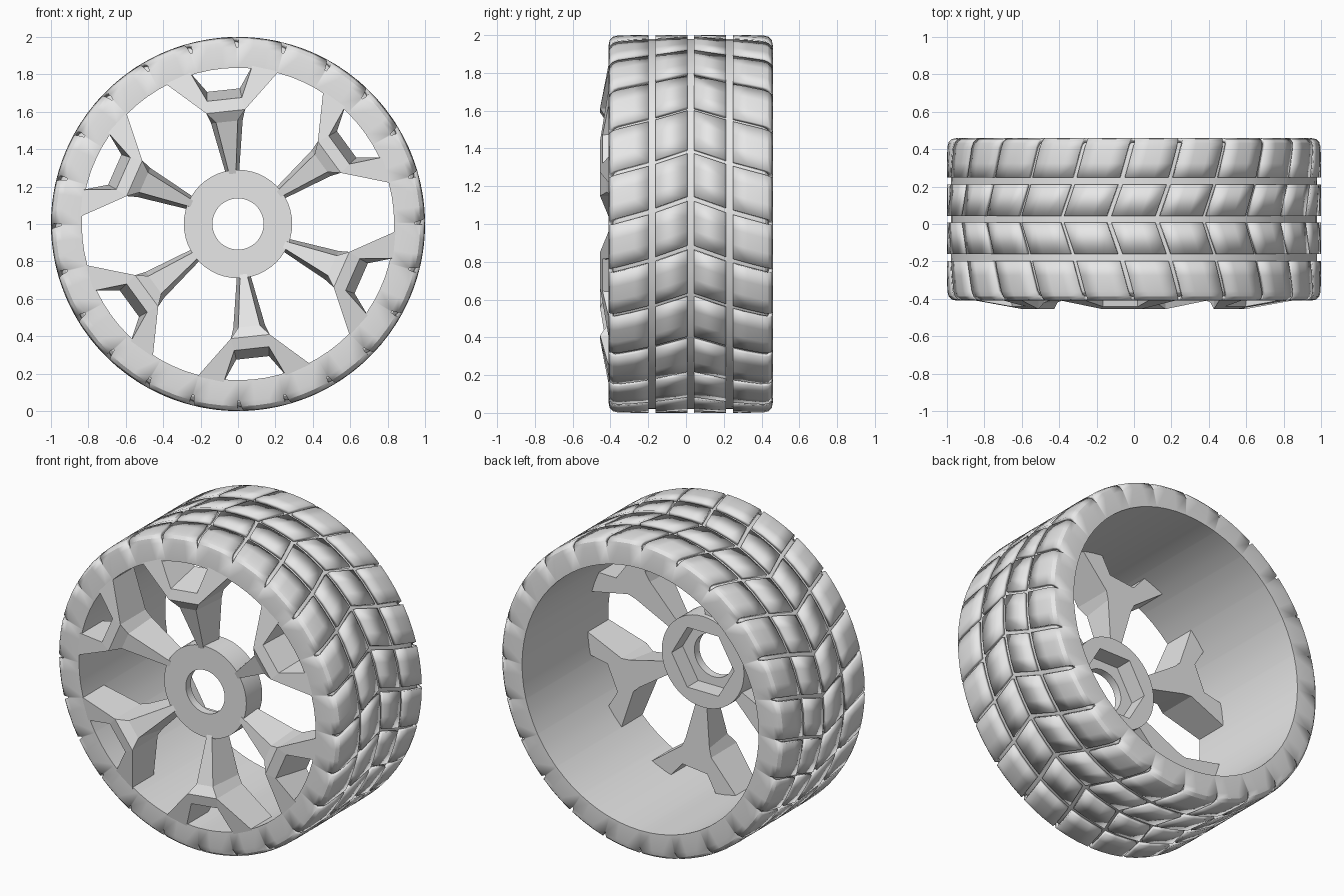
import bpy, bmesh, math
from math import sin, cos, radians, pi

if "Cube" in bpy.data.objects:
    bpy.data.objects.remove(bpy.data.objects["Cube"])

grey = bpy.data.materials.new("light_grey")
grey.use_nodes = True
COLOUR = (0.8, 0.8, 0.8, 1)
grey.diffuse_color = COLOUR
grey.node_tree.nodes["Principled BSDF"].inputs["Base Color"].default_value = COLOUR


def polar(r, angle, y):
    """Point on the wheel: angle runs from the top towards +x."""
    return (r * sin(angle), y, 1 + r * cos(angle))


def finish(name, bm, smooth=True):
    mesh = bpy.data.meshes.new(name)
    bm.to_mesh(mesh)
    bm.free()
    obj = bpy.data.objects.new(name, mesh)
    bpy.context.collection.objects.link(obj)
    mesh.materials.append(grey)
    if smooth:
        bpy.ops.object.select_all(action='DESELECT')
        obj.select_set(True)
        bpy.context.view_layer.objects.active = obj
        bpy.ops.object.shade_smooth_by_angle(angle=radians(30))
    return obj


def ring_loft(name, rings, skip=lambda i, j: False):
    """Join rings of points, first to last and back to the first."""
    bm = bmesh.new()
    rows = [[bm.verts.new(p) for p in ring] for ring in rings]
    for i, row in enumerate(rows):
        nxt = rows[(i + 1) % len(rows)]
        for j in range(len(row)):
            k = (j + 1) % len(row)
            if not skip(i, j):
                bm.faces.new((row[j], row[k], nxt[k], nxt[j]))
    return finish(name, bm)


# Tyre: sheared grid with the groove cells left open
YC, HALF, COUNT, CELLS = 0.025, 0.435, 24, 4
PITCH = 2 * pi / COUNT
# distance from the middle, radius, half width of the cross groove
half_rows = [(0.018, 1, 0.013), (0.186, 1, 0.013), (0.223, 1, 0.013),
             (0.3, 1, 0.013), (0.385, 0.998, 0.013), (0.412, 0.991, 0.013),
             (0.429, 0.974, 0.011), (0.435, 0.945, 0.004), (0.435, 0.835, 0.004)]
rows = [(-d, r, w) for d, r, w in reversed(half_rows)] + half_rows
N = len(half_rows)


def tyre_ring(d, r, w, inset=0.0):
    shear = 0.14 * (abs(d) / HALF) ** 0.8 + radians(6.7)
    y = YC + d * (1 - inset / HALF)
    ring = []
    for n in range(COUNT):
        for c in range(CELLS):
            step = -w if c == 0 else w + (c - 1) * (PITCH - 2 * w) / (CELLS - 1)
            ring.append(polar(r - inset, n * PITCH + shear + step, y))
    return ring


def is_groove(i, j):
    if i == len(rows) - 1:          # barrel
        return False
    if i == N - 1:                  # middle band
        return True
    k = i - N if i >= N else N - 2 - i
    return k == 1 or (j % CELLS == 0 and k < N - 2)


tread = ring_loft("tyre_tread", [tyre_ring(*row) for row in rows], is_groove)
solid = tread.modifiers.new("depth", 'SOLIDIFY')
solid.thickness = 0.023
solid.offset = -1

# Groove floor under the tread blocks
core_rows = [row for row in rows if row[1] > 0.9]
inner = [(-0.4, 0.88, 0.013)], [(0.4, 0.88, 0.013)]
ring_loft("tyre_core", [tyre_ring(*row, inset=0.021)
                        for row in inner[0] + core_rows + inner[1]])

# Hub with a round bore in front and a hexagonal socket behind
SEG = 48


def round_ring(r, y):
    return [polar(r, 2 * pi * j / SEG, y) for j in range(SEG)]


def hex_ring(r, y):
    ring = []
    for j in range(SEG):
        deg = 360 * j / SEG
        edge = r * cos(pi / 6) / cos(radians((deg + 30) % 60 - 30))
        ring.append(polar(edge, radians(deg), y))
    return ring


ring_loft("hub", [round_ring(0.29, -0.33), round_ring(0.29, -0.17),
                  hex_ring(0.22, -0.17), hex_ring(0.22, -0.28),
                  round_ring(0.137, -0.28), round_ring(0.137, -0.33)])

# Spokes: front half width, radius, depth, then back half width and radius
BACK = -0.2
stations = {
    "hub": (0.018, 0.27, -0.33, 0.035, 0.27),
    "neck": (0.058, 0.55, -0.42, 0.085, 0.55),
    "crest": (0.104, 0.605, -0.455, 0.104, 0.605),
    "window": (0.093, 0.67, -0.442, 0.088, 0.72),
    "arm": (0.304, 0.787, -0.41, 0.304, 0.787),
    "tip": (0.167, 0.832, -0.41, 0.167, 0.832),
}


def add_spoke(index):
    turn = radians(60 * index - 6.2)

    def place(t, r, y):
        return (t * cos(turn) + r * sin(turn), y, 1 - t * sin(turn) + r * cos(turn))

    bm = bmesh.new()
    front, back = {}, {}
    for key, (t, r, y, tb, rb) in stations.items():
        for s in (-1, 1):
            front[key, s] = bm.verts.new(place(s * t, r, y))
            back[key, s] = bm.verts.new(place(s * tb, rb, BACK))
    panels = [[(a, -1), (a, 1), (b, 1), (b, -1)]
              for a, b in (("hub", "neck"), ("neck", "crest"), ("crest", "window"))]
    panels += [[("crest", s), ("arm", s), ("tip", s), ("window", s)] for s in (-1, 1)]
    for panel in panels:
        bm.faces.new([front[p] for p in panel])
        bm.faces.new([back[p] for p in panel])
    # Side walls round the outline and window
    for s in (-1, 1):
        path = ["hub", "neck", "crest", "arm", "tip", "window"]
        for a, b in zip(path, path[1:]):
            bm.faces.new((front[a, s], front[b, s], back[b, s], back[a, s]))
    for key in ("hub", "window"):
        bm.faces.new((front[key, -1], front[key, 1], back[key, 1], back[key, -1]))
    bmesh.ops.recalc_face_normals(bm, faces=bm.faces)
    finish(f"spoke_{index + 1}", bm, smooth=False)


for i in range(6):
    add_spoke(i)
